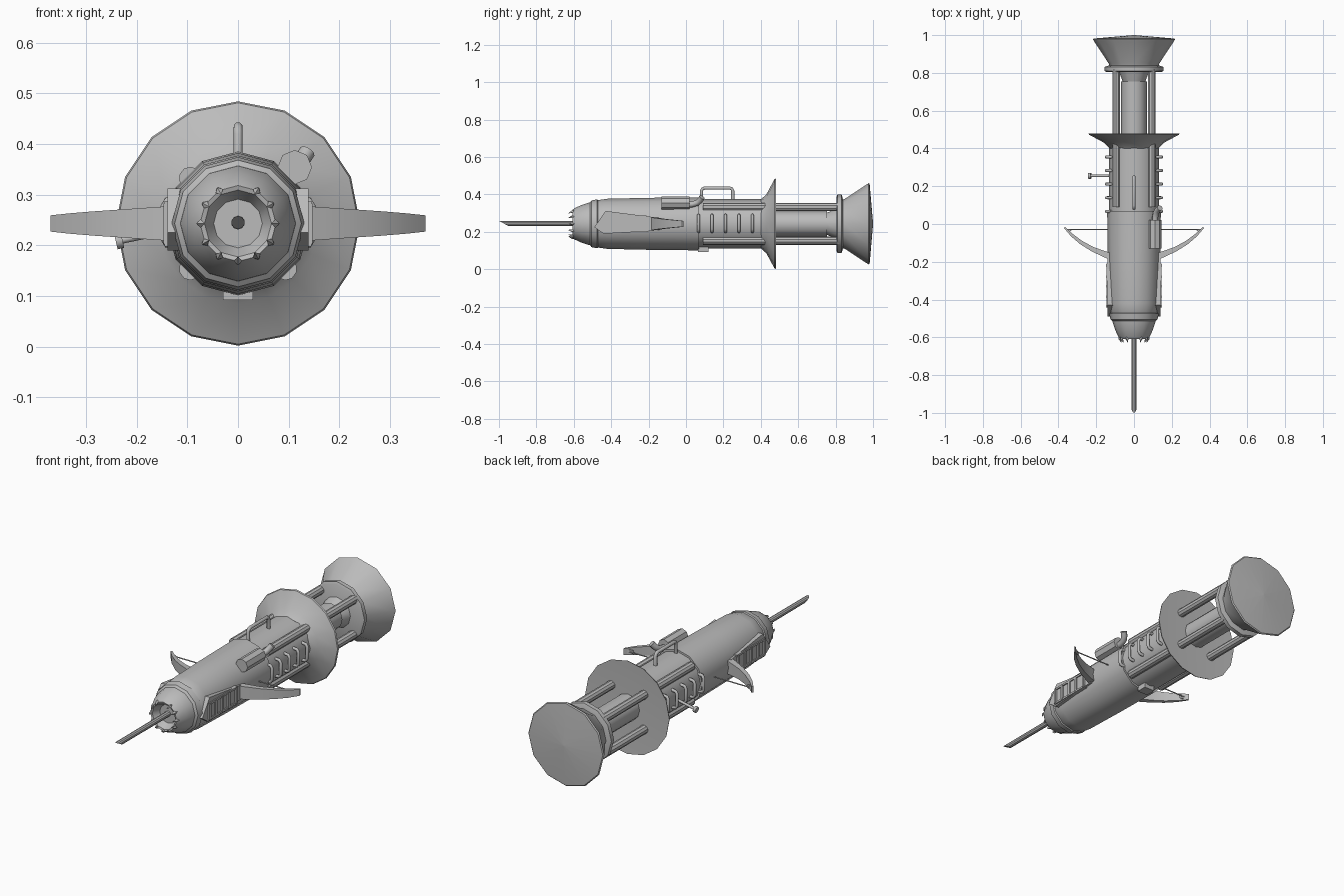
import bpy, bmesh, math
from mathutils import Vector

if "Cube" in bpy.data.objects:
    bpy.data.objects.remove(bpy.data.objects["Cube"])

CZ = 0.243  # height of the long axis
steel = bpy.data.materials.new("grey_steel")
steel.diffuse_color = (0.5, 0.5, 0.5, 1)
steel.use_nodes = True
steel.node_tree.nodes["Principled BSDF"].inputs["Base Color"].default_value = steel.diffuse_color


def finish(name, bm, angle=35):
    bmesh.ops.recalc_face_normals(bm, faces=bm.faces)
    me = bpy.data.meshes.new(name)
    bm.to_mesh(me)
    bm.free()
    me.materials.append(steel)
    ob = bpy.data.objects.new(name, me)
    bpy.context.collection.objects.link(ob)
    bpy.ops.object.select_all(action='DESELECT')
    ob.select_set(True)
    bpy.context.view_layer.objects.active = ob
    bpy.ops.object.shade_smooth_by_angle(angle=math.radians(angle))
    return ob


def skin(name, rings, angle=35):
    """Bridge successive closed rings of points and cap both ends."""
    bm = bmesh.new()
    vr = [[bm.verts.new(p) for p in ring] for ring in rings]
    n = len(vr[0])
    for a, b in zip(vr, vr[1:]):
        for i in range(n):
            j = (i + 1) % n
            bm.faces.new((a[i], a[j], b[j], b[i]))
    bm.faces.new(vr[0])
    bm.faces.new(vr[-1])
    return finish(name, bm, angle)


def lathe(name, profile, sides=12, x=0, z=CZ, angle=35):
    """Turn (y, radius) pairs about a line along y."""
    def ring(y, r):
        return [(x + r * math.sin(2 * math.pi * i / sides), y,
                 z + r * math.cos(2 * math.pi * i / sides)) for i in range(sides)]
    return skin(name, [ring(y, r) for y, r in profile], angle)


def tube(name, pts, r, sides=8):
    """Sweep a round section along a path."""
    pts = [Vector(p) for p in pts]
    rings = []
    u = None
    for i, p in enumerate(pts):
        d = (pts[min(i + 1, len(pts) - 1)] - pts[max(i - 1, 0)]).normalized()
        if u is None:
            u = d.orthogonal().normalized()
        u = (u - d * u.dot(d)).normalized()
        v = d.cross(u)
        rings.append([p + r * (math.cos(2 * math.pi * k / sides) * u +
                               math.sin(2 * math.pi * k / sides) * v) for k in range(sides)])
    return skin(name, rings, 50)


def box(name, lo, hi):
    return skin(name, [[(lo[0], lo[1], z), (hi[0], lo[1], z), (hi[0], hi[1], z), (lo[0], hi[1], z)]
                       for z in (lo[2], hi[2])])


# Main shell: front casing and slightly slimmer rear casing
lathe("front_casing", [(-0.5, 0.115), (-0.49, 0.124), (-0.42, 0.134), (-0.2, 0.139),
                       (0.07, 0.142), (0.07, 0.12)])
lathe("rear_casing", [(0.05, 0.132), (0.42, 0.132)])
lathe("casing_collar", [(-0.515, 0.112), (-0.505, 0.125), (-0.475, 0.131), (-0.465, 0.122)])

# Nose with a recessed muzzle
lathe("nose", [(-0.47, 0.12), (-0.52, 0.113), (-0.56, 0.1), (-0.595, 0.084), (-0.608, 0.075),
               (-0.605, 0.066), (-0.57, 0.048)])

# Hooked teeth around the muzzle
for k in range(1, 12):
    a = k * math.pi / 6
    s, c = math.sin(a), math.cos(a)
    rings = []
    for y, rad, w in ((-0.59, 0.074, 0.009), (-0.61, 0.074, 0.008), (-0.628, 0.066, 0.001)):
        rings.append([(s * (rad + dr * w) + c * dt * w, y, CZ + c * (rad + dr * w) - s * dt * w)
                      for dr, dt in ((1, 0), (0, 1), (-1, 0), (0, -1))])
    skin("tooth", rings, 20)

# Needle with a slanted tip, longer on its upper side
needle = lathe("needle", [(-0.975, 0.013), (-0.55, 0.014)], 10, z=0.245)
for v in needle.data.vertices:
    if v.co.y < -0.9:
        v.co.y -= 0.025 * (v.co.z - 0.245) / 0.013

# Flared guard disc
lathe("guard", [(0.40, 0.13), (0.43, 0.158), (0.473, 0.238), (0.48, 0.241), (0.476, 0.15)], 16)

# Four long rods that run to the rear plunger
for sx in (-1, 1):
    for sz in (-1, 1):
        lathe("guide_rod", [(0.09, 0.022), (0.82, 0.022)], 10, sx * 0.094, CZ + sz * 0.09)
lathe("inner_cylinder", [(0.45, 0.068), (0.755, 0.068), (0.755, 0.06), (0.82, 0.085)], 12)

# Rear collar and plunger cone
lathe("rear_collar", [(0.805, 0.145), (0.81, 0.156), (0.832, 0.156), (0.84, 0.13)])
lathe("plunger_cone", [(0.83, 0.128), (0.85, 0.134), (0.965, 0.21), (0.977, 0.217),
                       (0.982, 0.212), (1.0, 0.004)])

# Top carry handle
tube("top_handle", [(0, 0.083, 0.35), (0, 0.083, 0.42), (0, 0.088, 0.43), (0, 0.098, 0.434),
                    (0, 0.235, 0.434), (0, 0.245, 0.43), (0, 0.25, 0.42), (0, 0.25, 0.35)], 0.009)

# Side canister with a bent exhaust pipe
lathe("canister", [(-0.13, 0.034), (0.02, 0.034)], 8, 0.112, 0.354)
tube("exhaust_pipe", [(0.112, 0.0, 0.345), (0.112, 0.035, 0.347), (0.117, 0.06, 0.355),
                      (0.126, 0.075, 0.368), (0.137, 0.085, 0.385)], 0.016, 10)

# Side knob on the left, and a small foot below
tube("knob_stem", [(-0.11, 0.255, 0.235), (-0.23, 0.255, 0.21)], 0.007)
tube("knob_cap", [(-0.228, 0.255, 0.2105), (-0.241, 0.255, 0.2075)], 0.016, 10)
box("under_foot", (-0.03, 0.065, 0.092), (0.03, 0.12, 0.14))

# Mirrored side details
for s in (-1, 1):
    # Grip ribs on the rear casing
    for i in range(5):
        y = 0.067 + i * 0.072
        tube("side_rib", [(s * 0.115, y, 0.2), (s * 0.14, y, 0.203), (s * 0.147, y, 0.215),
                          (s * 0.147, y, 0.275), (s * 0.14, y, 0.287), (s * 0.115, y, 0.29)], 0.008)

    # Side panel with raised frame bars
    outline = [(-0.49, 0.225), (-0.43, 0.312), (-0.17, 0.278), (-0.17, 0.205), (-0.44, 0.19)]
    skin("side_panel", [[(s * x, y, z) for y, z in outline] for x in (0.11, 0.139)])
    for y in (-0.435, -0.385, -0.33, -0.28, -0.22):
        box("panel_bar", (min(s * 0.12, s * 0.147), y - 0.007, 0.203),
            (max(s * 0.12, s * 0.147), y + 0.007, 0.282))
    for z in (0.203, 0.282):
        box("panel_rail", (min(s * 0.12, s * 0.145), -0.44, z - 0.005),
            (max(s * 0.12, s * 0.145), -0.21, z + 0.005))

    # Bow limb: x, y, half thickness, half height
    stations = [(0.115, -0.175, 0.016, 0.035), (0.16, -0.158, 0.014, 0.032),
                (0.22, -0.133, 0.011, 0.028), (0.28, -0.098, 0.009, 0.024),
                (0.33, -0.058, 0.007, 0.02), (0.368, -0.018, 0.004, 0.016)]
    skin("bow_limb", [[(s * (x + t * 0.5), y - t, CZ - h), (s * (x - t * 0.5), y + t, CZ - h),
                       (s * (x - t * 0.5), y + t, CZ + h), (s * (x + t * 0.5), y - t, CZ + h)]
                      for x, y, t, h in stations])
    # String hook on the limb tip
    skin("string_hook", [[(s * 0.365, -0.02, z), (s * 0.325, -0.038, z), (s * 0.35, -0.036, z)]
                         for z in (0.232, 0.252)])

# Bow string
tube("bow_string", [(-0.35, -0.03, CZ), (0.35, -0.03, CZ)], 0.003, 6)
